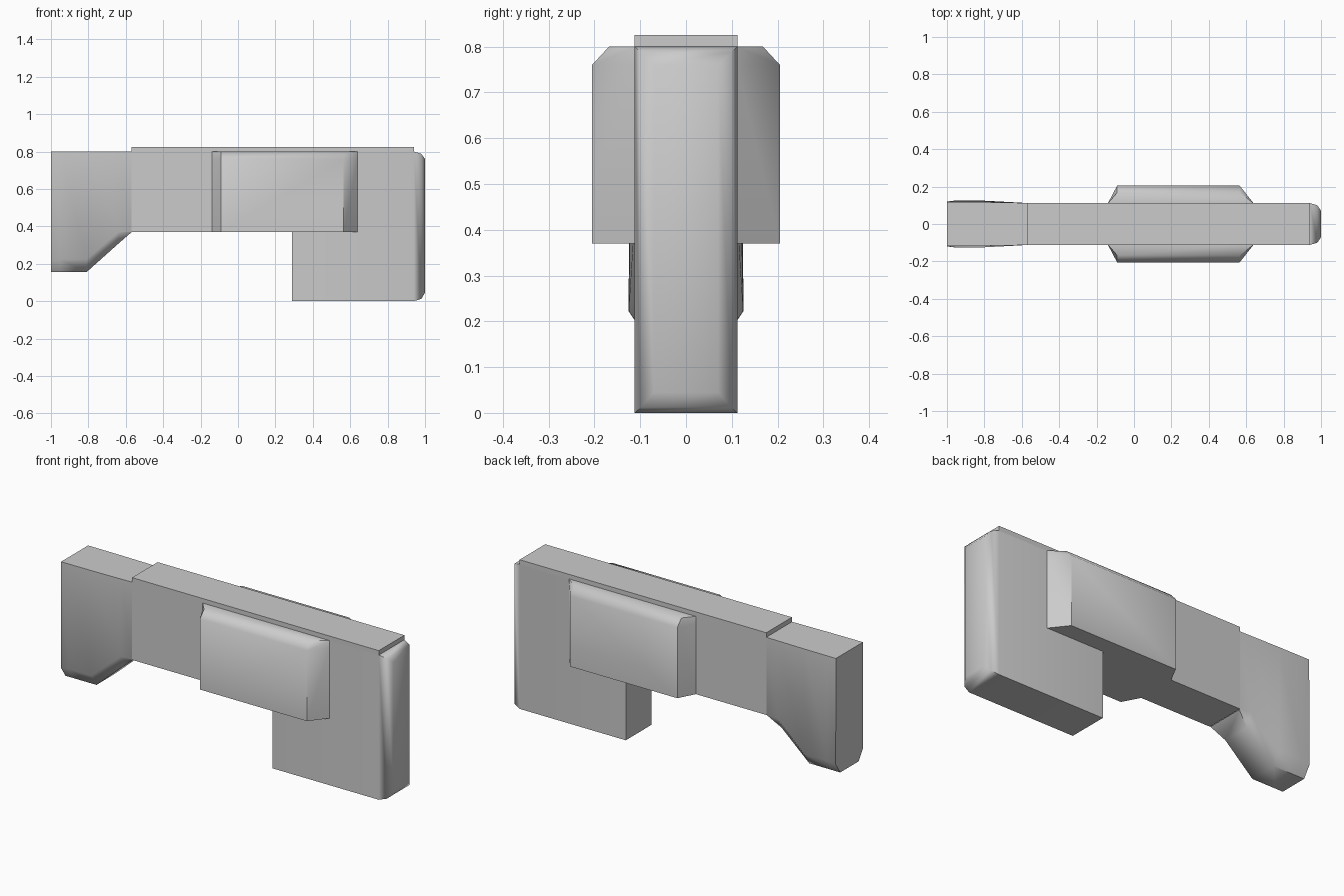
import bpy, bmesh, math

if "Cube" in bpy.data.objects:
    bpy.data.objects.remove(bpy.data.objects["Cube"])


def loft(name, sections, caps=(True, True), mirror=False):
    """Join rings of (y, z) points placed at successive x positions."""
    bm = bmesh.new()
    rings = [[bm.verts.new((x, y, z)) for y, z in ring] for x, ring in sections]
    n = len(rings[0])
    for a, b in zip(rings, rings[1:]):
        for i in range(n):
            j = (i + 1) % n
            bm.faces.new((a[i], a[j], b[j], b[i]))
    if caps[0]:
        bm.faces.new(rings[0])
    if caps[1]:
        bm.faces.new(rings[-1])
    bmesh.ops.remove_doubles(bm, verts=bm.verts, dist=1e-4)
    bmesh.ops.recalc_face_normals(bm, faces=bm.faces)
    mesh = bpy.data.meshes.new(name)
    bm.to_mesh(mesh)
    bm.free()
    obj = bpy.data.objects.new(name, mesh)
    bpy.context.collection.objects.link(obj)
    if mirror:
        mod = obj.modifiers.new("Mirror", 'MIRROR')
        mod.use_axis = (False, True, False)
        mod.use_clip = False
    bpy.ops.object.select_all(action='DESELECT')
    obj.select_set(True)
    bpy.context.view_layer.objects.active = obj
    bpy.ops.object.shade_smooth_by_angle(angle=math.radians(50))
    return obj


def rect(w, z0, z1):
    return [(-w, z0), (w, z0), (w, z1), (-w, z1)]


def stock_ring(top_w, side_w, bottom_w, z, chamfer):
    half = [(bottom_w, z), (side_w, z + chamfer), (top_w, 0.80)]
    return half + [(-y, h) for y, h in reversed(half)]


def panel_ring(y, top_y):
    b = 0.11
    return [(b, 0.37), (y, 0.37), (y, 0.76), (top_y, 0.80), (b, 0.80)]


W = 0.112

# Main body with the lower front block and a rounded end
loft("main_body", [
    (-0.57, rect(W, 0.37, 0.80)),
    (0.29, rect(W, 0.37, 0.80)),
    (0.29, rect(W, 0.0, 0.80)),
    (0.94, rect(W, 0.0, 0.80)),
    (0.98, rect(0.10, 0.012, 0.788)),
    (1.0, rect(0.07, 0.045, 0.76)),
])

# Thin raised strip along the top
loft("top_strip", [
    (-0.57, rect(W, 0.795, 0.825)),
    (0.94, rect(W, 0.795, 0.825)),
])

# Rear part with a chamfered foot and sloping underside
loft("rear_stock", [
    (-1.0, stock_ring(0.118, 0.120, 0.080, 0.155, 0.06)),
    (-0.95, stock_ring(0.118, 0.126, 0.080, 0.155, 0.068)),
    (-0.81, stock_ring(0.117, 0.125, 0.080, 0.155, 0.068)),
    (-0.64, stock_ring(0.114, 0.116, 0.080, 0.307, 0.063)),
    (-0.57, stock_ring(W, W, 0.108, 0.368, 0.004)),
], caps=(True, False))

# Raised panels on both sides
loft("side_panels", [
    (-0.14, panel_ring(0.11, 0.11)),
    (-0.09, panel_ring(0.205, 0.168)),
    (0.565, panel_ring(0.205, 0.168)),
    (0.64, panel_ring(0.11, 0.11)),
], caps=(False, False), mirror=True)
